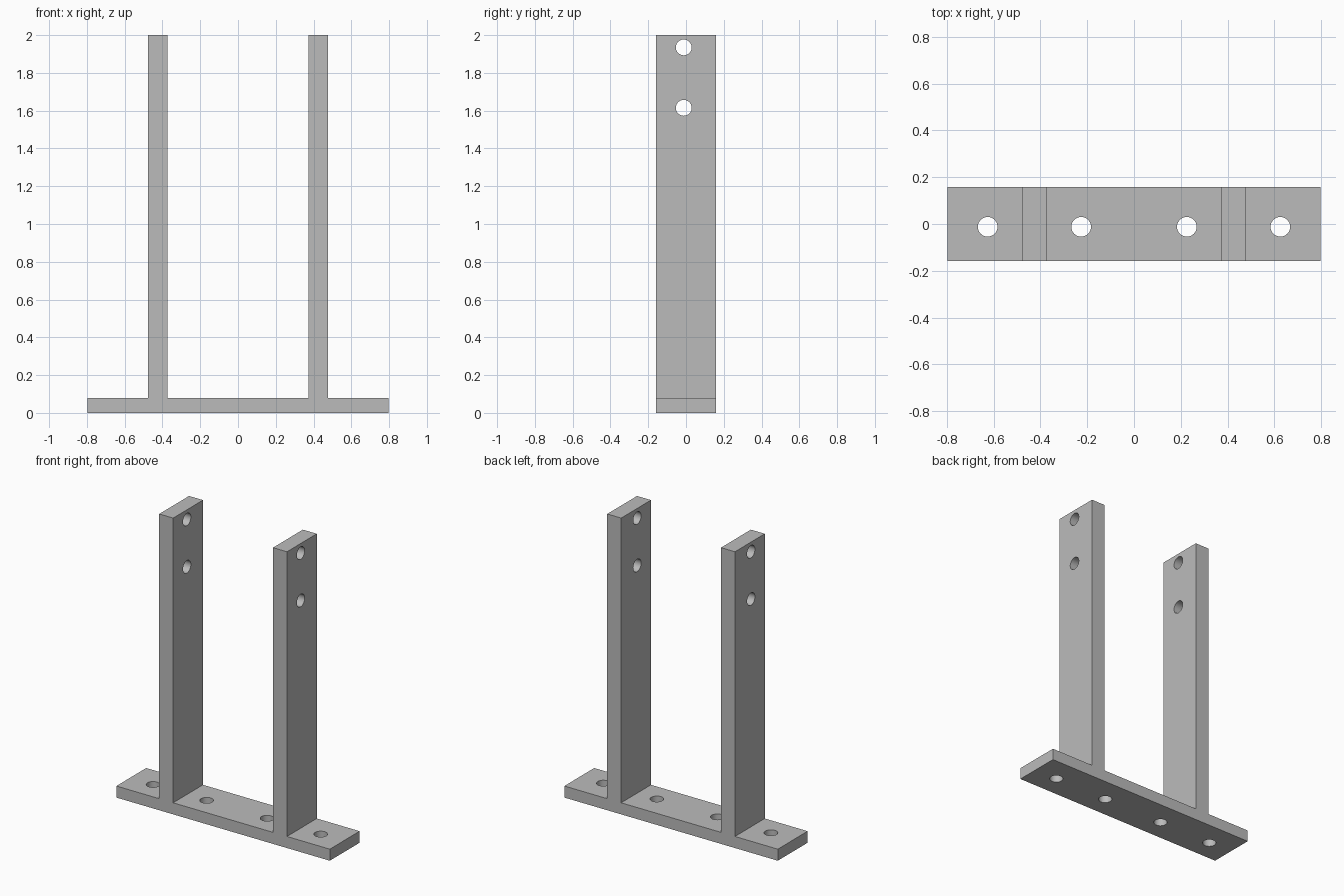
import bpy, bmesh
from mathutils import Matrix, Vector

cube = bpy.data.objects.get("Cube")
if cube:
    bpy.data.objects.remove(cube, do_unlink=True)

# Main dimensions
HALF_LENGTH, HALF_DEPTH = 0.797, 0.159
HEIGHT, BASE_TOP = 2.0, 0.078
POST_IN, POST_OUT = 0.373, 0.477
HOLE_R, HOLE_Y = 0.042, -0.012

grey = bpy.data.materials.new("plain_grey")
grey.use_nodes = True
colour = (0.5, 0.5, 0.5, 1)
grey.diffuse_color = colour
grey.node_tree.nodes["Principled BSDF"].inputs["Base Color"].default_value = colour


def make_object(name, bm):
    bmesh.ops.recalc_face_normals(bm, faces=bm.faces)
    mesh = bpy.data.meshes.new(name)
    bm.to_mesh(mesh)
    bm.free()
    mesh.materials.append(grey)
    obj = bpy.data.objects.new(name, mesh)
    bpy.context.collection.objects.link(obj)
    return obj


# Bracket: half outline mirrored in x, then extruded through the depth
half = [(HALF_LENGTH, 0), (HALF_LENGTH, BASE_TOP), (POST_OUT, BASE_TOP),
        (POST_OUT, HEIGHT), (POST_IN, HEIGHT), (POST_IN, BASE_TOP)]
outline = half + [(-x, z) for x, z in reversed(half)]
bm = bmesh.new()
face = bm.faces.new([bm.verts.new((x, -HALF_DEPTH, z)) for x, z in outline])
extruded = bmesh.ops.extrude_face_region(bm, geom=[face])["geom"]
bmesh.ops.translate(bm, vec=(0, 2 * HALF_DEPTH, 0),
                    verts=[v for v in extruded if isinstance(v, bmesh.types.BMVert)])
bracket = make_object("twin_post_bracket", bm)

# Screw holes: vertical through the base, sideways through both posts
bm = bmesh.new()


def add_drill(centre, length, rotation=Matrix()):
    bmesh.ops.create_cone(bm, cap_ends=True, segments=32, radius1=HOLE_R,
                          radius2=HOLE_R, depth=length,
                          matrix=Matrix.Translation(Vector(centre)) @ rotation)


sideways = Matrix.Rotation(1.5707963, 4, "Y")
for side in (-1, 1):
    for x in (0.226, 0.626):
        add_drill((side * x, HOLE_Y, BASE_TOP / 2), 0.3)
    for z in (1.615, 1.935):
        add_drill((side * (POST_IN + POST_OUT) / 2, HOLE_Y, z), 0.3, sideways)
drills = make_object("hole_cutters", bm)
drills.hide_render = True

cut = bracket.modifiers.new("holes", "BOOLEAN")
cut.operation = "DIFFERENCE"
cut.solver = "EXACT"
cut.object = drills

# Apply the cut and remove the cutters
bpy.ops.object.select_all(action="DESELECT")
bracket.select_set(True)
bpy.context.view_layer.objects.active = bracket
bpy.ops.object.modifier_apply(modifier=cut.name)
bpy.data.objects.remove(drills, do_unlink=True)
bpy.ops.object.shade_smooth_by_angle(angle=0.52)
